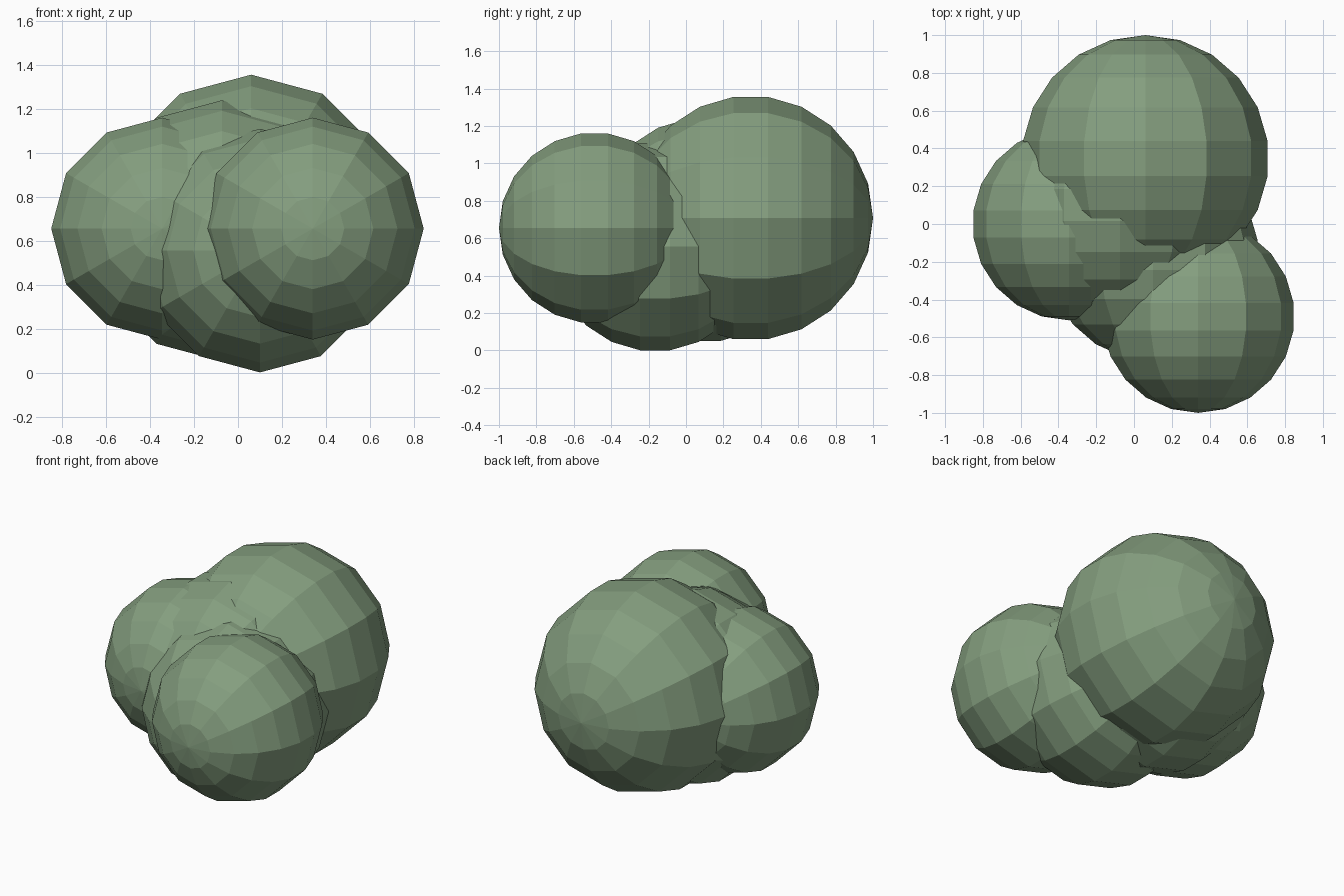
import bpy
import math

cube = bpy.data.objects.get("Cube")
if cube:
    bpy.data.objects.remove(cube, do_unlink=True)

# Sage green foliage
green = bpy.data.materials.new("sage_green")
green.use_nodes = True
colour = (0.23, 0.34, 0.21, 1.0)
green.diffuse_color = colour
green.node_tree.nodes["Principled BSDF"].inputs["Base Color"].default_value = colour


def clump(name, centre, radius):
    """Faceted ball with its poles along y."""
    bpy.ops.mesh.primitive_uv_sphere_add(
        segments=12, ring_count=11, radius=radius,
        location=centre, rotation=(math.pi / 2, 0, 0))
    ball = bpy.context.object
    ball.name = name
    ball.data.materials.append(green)
    bpy.ops.object.shade_flat()


# Overlapping leaf clumps of the bush
clump("back_clump", (0.06, 0.346, 0.708), 0.654)
clump("front_left_clump", (0.34, -0.49, 0.655), 0.51)
clump("right_clump", (-0.345, 0.0, 0.655), 0.51)
clump("middle_clump", (-0.073, 0.1, 0.645), 0.60)
clump("bottom_clump", (0.1, -0.165, 0.555), 0.56)
